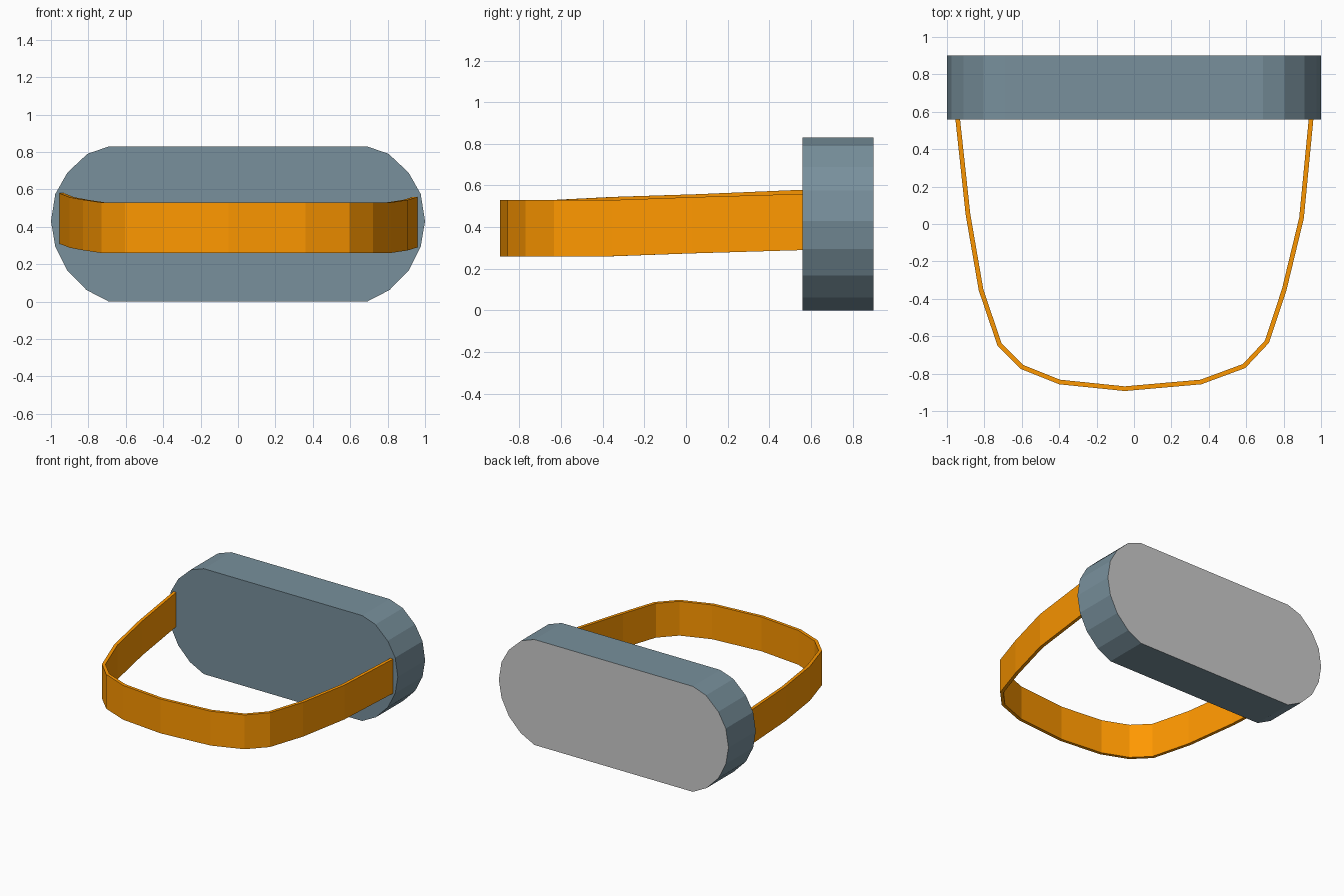
import bpy
import bmesh
from mathutils import Vector

if "Cube" in bpy.data.objects:
    bpy.data.objects.remove(bpy.data.objects["Cube"])


def material(name, color):
    mat = bpy.data.materials.new(name)
    mat.diffuse_color = (*color, 1)
    mat.use_nodes = True
    mat.node_tree.nodes["Principled BSDF"].inputs["Base Color"].default_value = mat.diffuse_color
    return mat


def finish(bm, name, mat=None):
    bmesh.ops.recalc_face_normals(bm, faces=bm.faces[:])
    mesh = bpy.data.meshes.new(name)
    bm.to_mesh(mesh)
    bm.free()
    obj = bpy.data.objects.new(name, mesh)
    bpy.context.collection.objects.link(obj)
    if mat:
        mesh.materials.append(mat)
    return obj


slate = material("slate", (0.188, 0.279, 0.332))
orange = material("orange", (1.0, 0.314, 0.0))

FRONT, BACK = 0.56, 0.90

# Rounded visor outline: right half from top to bottom, then mirrored
half = [(0.69, 0.83), (0.805, 0.79), (0.912, 0.69), (0.977, 0.575), (1.0, 0.43),
        (0.977, 0.295), (0.913, 0.167), (0.81, 0.062), (0.69, 0.0)]
outline = half + [(-x, z) for x, z in reversed(half)]

# Visor housing: closed front and rim
bm = bmesh.new()
front = [bm.verts.new((x, FRONT, z)) for x, z in outline]
back = [bm.verts.new((x, BACK, z)) for x, z in outline]
bm.faces.new(front)
for i in range(len(outline)):
    j = (i + 1) % len(outline)
    bm.faces.new((front[i], front[j], back[j], back[i]))
housing = finish(bm, "visor_housing", slate)
# An open shell: make sure the front faces -y
front_face = max(housing.data.polygons, key=lambda p: len(p.vertices))
if front_face.normal.y > 0:
    housing.data.flip_normals()

# Grey plate closing the back of the housing
bm = bmesh.new()
bm.faces.new([bm.verts.new((x, BACK, z)) for x, z in outline])
plate = finish(bm, "visor_plate")
if plate.data.polygons[0].normal.y < 0:
    plate.data.flip_normals()

# Head strap: flat band swept along its outer path (x, y, bottom z)
path = [(-0.956, 0.57, 0.31), (-0.90, 0.05, 0.288), (-0.83, -0.355, 0.275),
        (-0.73, -0.65, 0.26), (-0.605, -0.775, 0.26), (-0.40, -0.857, 0.26),
        (-0.05, -0.893, 0.26), (0.36, -0.857, 0.26), (0.595, -0.77, 0.26),
        (0.722, -0.635, 0.26), (0.815, -0.355, 0.26), (0.908, 0.03, 0.274),
        (0.96, 0.57, 0.29)]
THICK, WIDTH = 0.025, 0.27
pts = [Vector(p[:2]) for p in path]
bm = bmesh.new()
rings = []
for i, (x, y, z) in enumerate(path):
    a, b = pts[max(i - 1, 0)], pts[min(i + 1, len(pts) - 1)]
    t = (b - a).normalized()
    ix, iy = x - t.y * THICK, y + t.x * THICK
    if i in (0, len(path) - 1):
        iy = y
    rings.append([bm.verts.new(c) for c in ((x, y, z), (x, y, z + WIDTH),
                                            (ix, iy, z + WIDTH), (ix, iy, z))])
for r, s in zip(rings, rings[1:]):
    for k in range(4):
        m = (k + 1) % 4
        bm.faces.new((r[k], r[m], s[m], s[k]))
bm.faces.new(rings[0])
bm.faces.new(rings[-1])
finish(bm, "head_strap", orange)
